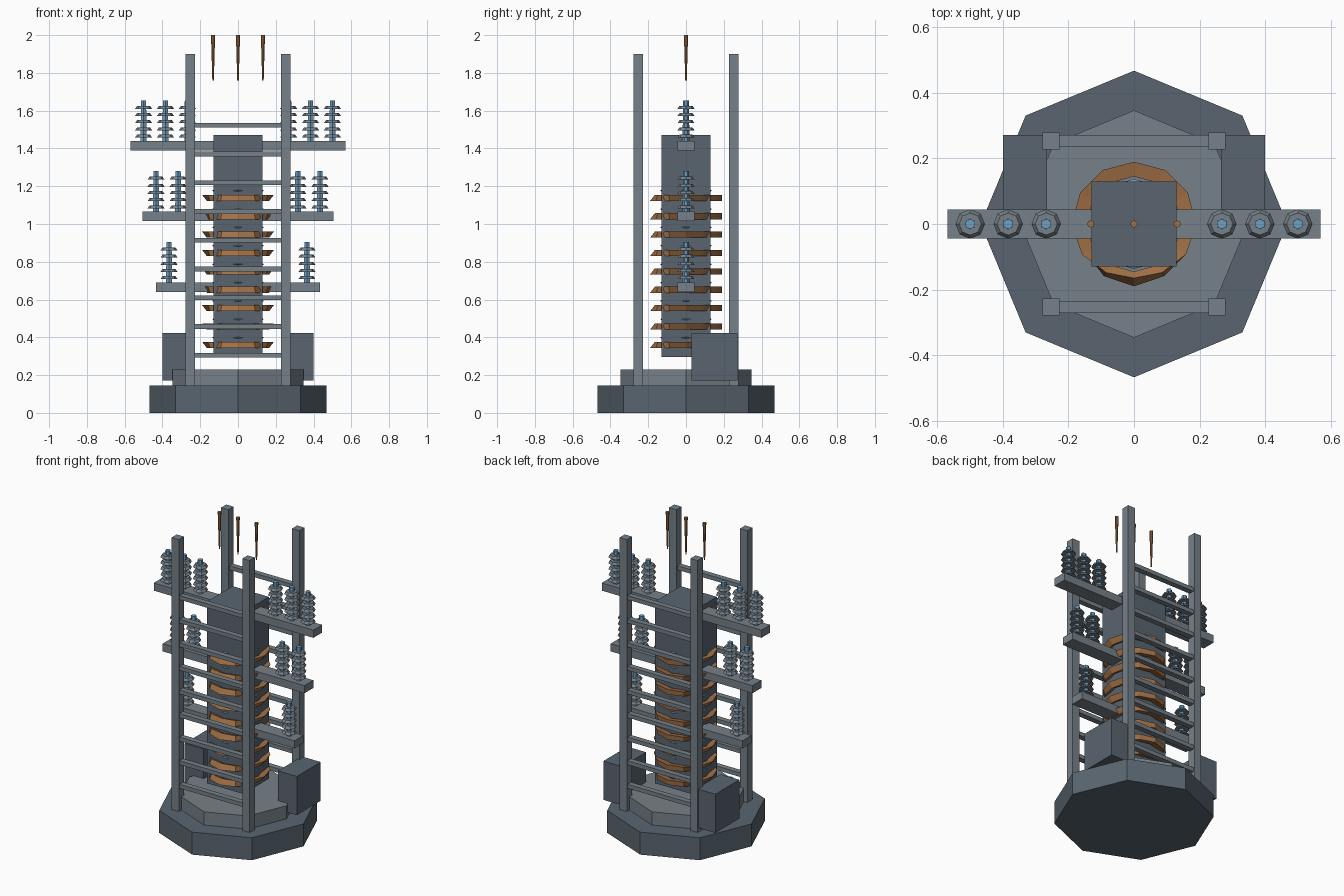
import bpy, bmesh, math
from mathutils import Matrix

if "Cube" in bpy.data.objects:
    bpy.data.objects.remove(bpy.data.objects["Cube"])


def material(name, rgb):
    m = bpy.data.materials.new(name)
    m.diffuse_color = (*rgb, 1)
    m.use_nodes = True
    m.node_tree.nodes["Principled BSDF"].inputs["Base Color"].default_value = m.diffuse_color
    return m


DARK = material("dark_slate", (0.10, 0.13, 0.16))
STEEL = material("steel", (0.18, 0.22, 0.25))
COPPER = material("copper", (0.35, 0.16, 0.06))
BLUE = material("glass_blue", (0.15, 0.35, 0.55))


def finish(name, bm, mats):
    bmesh.ops.recalc_face_normals(bm, faces=bm.faces)
    me = bpy.data.meshes.new(name)
    bm.to_mesh(me)
    bm.free()
    for m in mats:
        me.materials.append(m)
    ob = bpy.data.objects.new(name, me)
    bpy.context.collection.objects.link(ob)
    return ob


def box(name, x, y, z, mat):
    """Box from (min, max) pairs."""
    bm = bmesh.new()
    size = [b - a for a, b in (x, y, z)]
    mid = [(a + b) / 2 for a, b in (x, y, z)]
    bmesh.ops.create_cube(bm, size=1, matrix=Matrix.Translation(mid) @ Matrix.Diagonal((*size, 1)))
    return finish(name, bm, [mat])


def add_cone(bm, x, y, z0, z1, r0, r1, n, index=0):
    old = set(bm.faces)
    bmesh.ops.create_cone(bm, cap_ends=True, segments=n, radius1=r0, radius2=r1, depth=z1 - z0,
                          matrix=Matrix.Translation((x, y, (z0 + z1) / 2)))
    for f in set(bm.faces) - old:
        f.material_index = index


def cone(name, x, z0, z1, r0, r1, n, mat):
    bm = bmesh.new()
    add_cone(bm, x, 0, z0, z1, r0, r1, n)
    return finish(name, bm, [mat])


def ring(name, z, section, mat, n=12):
    """Ring swept from section(angle) -> list of (radius, height)."""
    bm = bmesh.new()
    loops = []
    for i in range(n):
        a = math.tau * i / n
        loops.append([bm.verts.new((r * math.cos(a), r * math.sin(a), z + h)) for r, h in section(a)])
    k = len(loops[0])
    for i in range(n):
        p, q = loops[i], loops[(i + 1) % n]
        for j in range(k):
            bm.faces.new((p[j], q[j], q[(j + 1) % k], p[(j + 1) % k]))
    return finish(name, bm, [mat])


# Octagonal base tiers
cone("base", 0, 0, 0.145, 0.468, 0.468, 8, DARK)
cone("base_step", 0, 0.145, 0.23, 0.347, 0.347, 8, STEEL)

# Central core
box("core", (-0.13, 0.13), (-0.13, 0.13), (0.297, 1.47), DARK)


# Copper coils, with a lip that leans out low at the front and high at the sides
def coil_section(a):
    front = max(0, -math.sin(a))
    side = abs(math.cos(a))
    top = 0.19 - 0.025 * front ** 2
    low = 0.19 - 0.025 * side ** 2
    return [(0.145, -0.008), (low, -0.016), (top, 0.016), (0.145, 0.008)]


for i in range(9):
    z = 0.36 + 0.0973 * i
    ring(f"coil_{i + 1}", z, coil_section, COPPER)
    # thin glowing band that just breaks the core faces
    ring(f"core_band_{i + 1}", z + 0.038,
         lambda a: [(0.137, 0), (0.129, 0.005), (0.129, -0.005)], BLUE)

# Corner posts
for sx in (-1, 1):
    for sy in (-1, 1):
        x, y = sx * 0.253, sy * 0.253
        box("post", (x - 0.026, x + 0.026), (y - 0.026, y + 0.026), (0.145, 1.90), STEEL)

# Ladder rungs, front and back
for y in (-0.253, 0.253):
    for i in range(9):
        z = 0.305 + 0.1522 * i
        box("rung", (-0.235, 0.235), (y - 0.018, y + 0.018), (z - 0.013, z + 0.013), STEEL)

# Side cabinets
for x in ((-0.40, -0.265), (0.265, 0.40)):
    box("cabinet", x, (0.028, 0.272), (0.172, 0.422), DARK)


# Stacked insulator: blue stem with grey sheds
def insulator(x, z):
    bm = bmesh.new()
    add_cone(bm, x, 0, z, z + 0.215, 0.018, 0.016, 6, 0)
    for i in range(5):
        h = z + 0.018 + 0.038 * i
        add_cone(bm, x, 0, h, h + 0.016, 0.045, 0.034, 8, 1)
    finish("insulator", bm, [BLUE, STEEL])


# Cross arms carrying insulators
for half, top, xs in ((0.57, 1.44, (0.268, 0.384, 0.50)),
                      (0.506, 1.065, (0.317, 0.434)),
                      (0.435, 0.69, (0.365,))):
    box("cross_arm", (-half, half), (-0.045, 0.045), (top - 0.05, top), STEEL)
    for x in xs:
        insulator(x, top)
        insulator(-x, top)

# Tapered copper electrodes
for x in (-0.132, 0, 0.132):
    cone("electrode", x, 1.76, 2.0, 0.004, 0.011, 8, COPPER)
